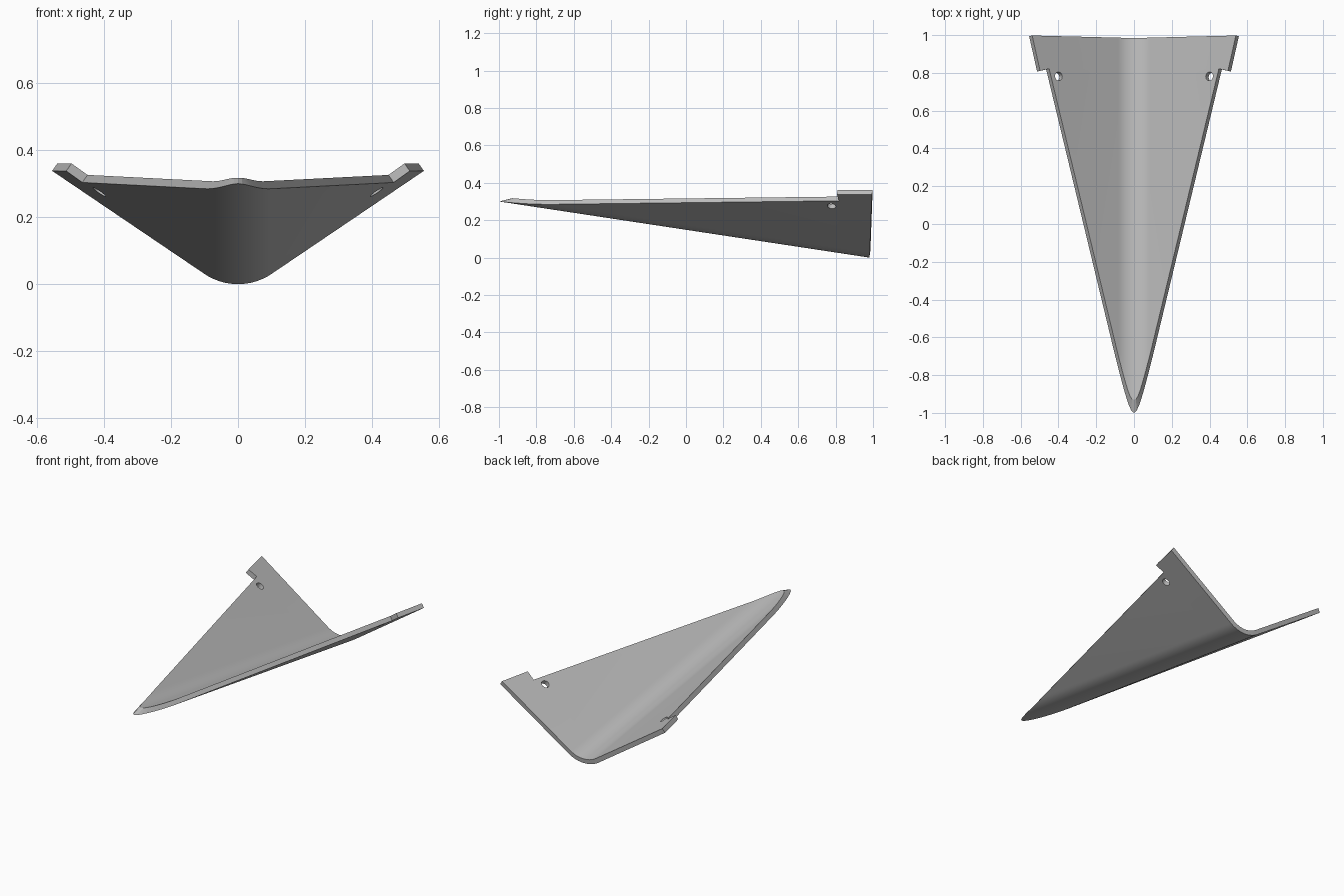
import bpy, bmesh
from math import sin, cos, asin, sqrt
from mathutils import Vector

cube = bpy.data.objects.get("Cube")
if cube:
    bpy.data.objects.remove(cube, do_unlink=True)

THICK = 0.028
RADIUS = 0.178            # radius of the rounded keel
BEND = asin(0.1 / RADIUS)  # angle of the flat wings
N = 8                     # facets in half of the keel bend
arc = [RADIUS * sin(BEND * i / N) for i in range(N + 1)]


def rim_y(x):
    """Rounded nose running into straight sides."""
    return -1.14 + sqrt((4.2 * x) ** 2 + 0.14 ** 2)


def lift(x):
    """Height of the bent sheet above the keel."""
    if x <= arc[-1]:
        return RADIUS - sqrt(RADIUS ** 2 - x * x)
    return RADIUS * (1 - cos(BEND)) + (x - arc[-1]) * 0.68


def sheet_point(row, col, side, inner):
    if col <= N:
        x = arc[col]
    elif col == N + 1:
        x = 0.465 if row == N + 1 else 0.507
    else:
        x = 0.513 if row == N + 1 else 0.555
    if row <= N:
        y = rim_y(arc[row])
    elif row == N + 1:
        y = rim_y(0.465) - (0.011 if col == N + 2 else 0)
    else:
        y = 0.98 + 0.025 * x
    angle = asin(min(x / RADIUS, sin(BEND)))
    if inner:
        y += 0.066 * max(0, 1 - row / N) + 0.004
    z = 0.3 - 0.1515 * (y + 1) + lift(x)
    if inner:
        x -= THICK * sin(angle)
        z += THICK * cos(angle)
    return Vector((side * x, y, z))


# Bent sheet with tabs at the rear corners
bm = bmesh.new()
cache = {}


def vert(row, col, side, inner):
    key = (row, col, side if col else 0, inner)
    if key not in cache:
        cache[key] = bm.verts.new(sheet_point(row, col, side, inner))
    return cache[key]


outer_faces = []
partner = {}
for side in (1, -1):
    for row in range(N + 2):
        for col in range(row + 1):
            last = col + 1 if row == N + 1 else min(col + 1, row)
            keys = [(row, col), (row + 1, col), (row + 1, col + 1), (row, last)]
            keys = list(dict.fromkeys(keys))
            low = [vert(r, c, side, False) for r, c in keys]
            high = [vert(r, c, side, True) for r, c in keys]
            partner.update(zip(low, high))
            outer_faces.append(bm.faces.new(low))
            bm.faces.new(high[::-1])

# Rim walls joining both skins
rim = [e for f in outer_faces for e in f.edges if len(e.link_faces) == 1]
for edge in rim:
    a, b = edge.verts
    bm.faces.new((a, b, partner[b], partner[a]))
bmesh.ops.recalc_face_normals(bm, faces=bm.faces[:])
mesh = bpy.data.meshes.new("bent_sheet")
bm.to_mesh(mesh)
bm.free()
sheet = bpy.data.objects.new("bent_sheet", mesh)
bpy.context.collection.objects.link(sheet)

# Plain grey material
grey = bpy.data.materials.new("grey")
grey.use_nodes = True
grey.diffuse_color = (0.5, 0.5, 0.5, 1)
grey.node_tree.nodes["Principled BSDF"].inputs["Base Color"].default_value = (0.5, 0.5, 0.5, 1)
mesh.materials.append(grey)

# Bolt holes near the rear corners
for side in (1, -1):
    normal = Vector((-side * sin(BEND), 0.12, cos(BEND)))
    bpy.ops.mesh.primitive_cylinder_add(vertices=24, radius=0.023, depth=0.15,
                                        location=(side * 0.407, 0.78, 0.286))
    cutter = bpy.context.object
    cutter.name = "hole_cutter"
    cutter.hide_render = True
    cutter.rotation_euler = normal.to_track_quat("Z", "Y").to_euler()
    cutter.data.materials.append(grey)
    hole = sheet.modifiers.new("hole", "BOOLEAN")
    hole.operation = "DIFFERENCE"
    hole.solver = "EXACT"
    hole.object = cutter
    bpy.context.view_layer.update()
    bpy.ops.object.select_all(action="DESELECT")
    sheet.select_set(True)
    bpy.context.view_layer.objects.active = sheet
    bpy.ops.object.modifier_apply(modifier=hole.name)
    bpy.data.objects.remove(cutter, do_unlink=True)

bpy.ops.object.shade_smooth_by_angle(angle=0.28)
